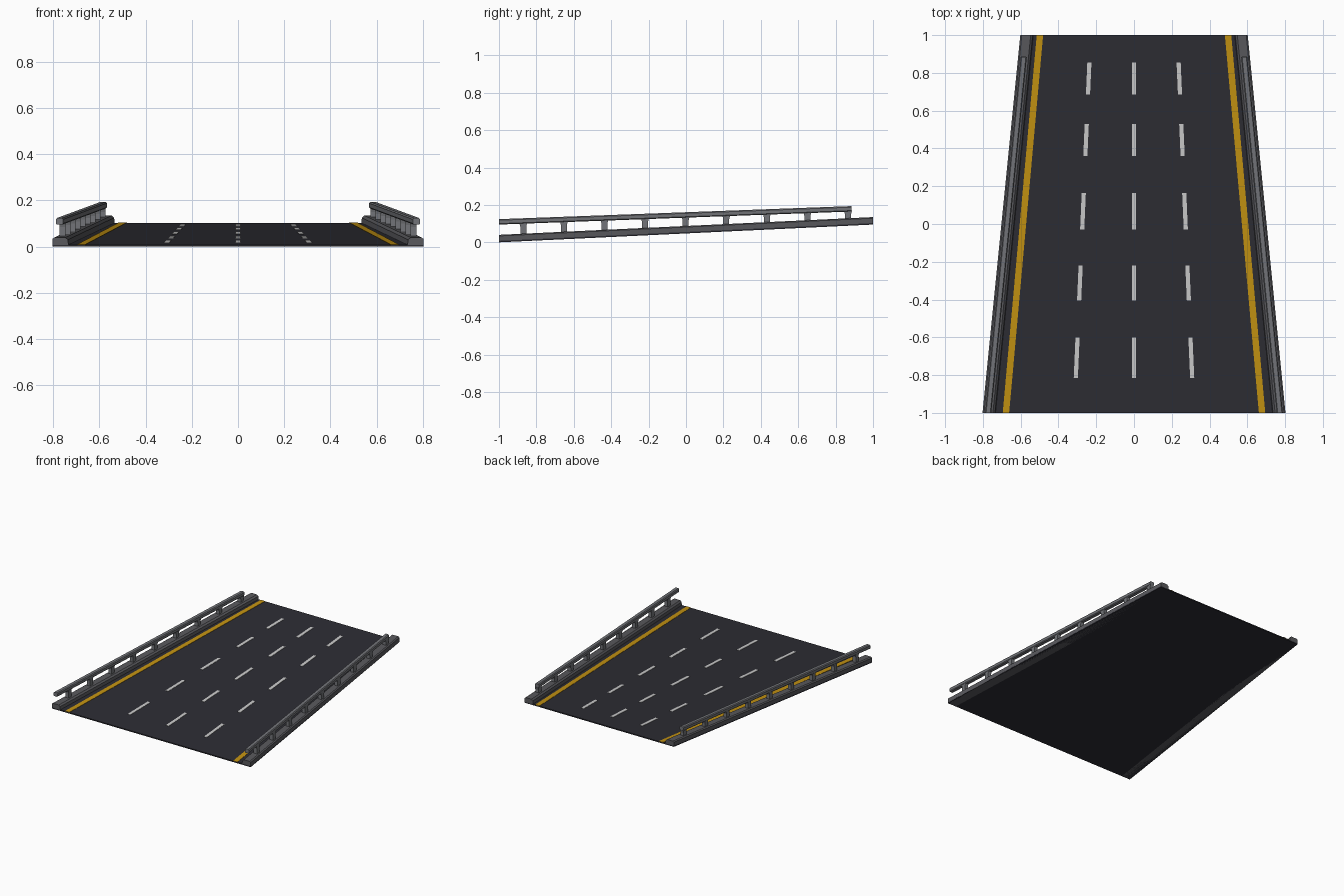
import bpy
import bmesh

cube = bpy.data.objects.get("Cube")
if cube:
    bpy.data.objects.remove(cube)


def material(name, rgb):
    m = bpy.data.materials.new(name)
    m.use_nodes = True
    m.diffuse_color = (*rgb, 1)
    m.node_tree.nodes["Principled BSDF"].inputs["Base Color"].default_value = (*rgb, 1)
    return m


asphalt = material("dark asphalt", (0.026, 0.026, 0.034))
yellow = material("yellow paint", (0.55, 0.29, 0.006))
white = material("white paint", (0.6, 0.6, 0.6))
concrete = material("dark concrete", (0.10, 0.10, 0.11))
steel = material("grey rail", (0.17, 0.175, 0.19))

THICK = 0.008


def edge(y):
    """Half width of the tapering road."""
    return 0.702 - 0.1 * y


def ground(y):
    """Underside of the rising ramp."""
    return 0.0475 * (y + 1)


def rail_base(y):
    return 0.095 + 0.037 * (y + 1)


def loft(name, sections, mat):
    """Skin matching closed sections, each a list of (x, y, z), and cap the ends."""
    bm = bmesh.new()
    rings = [[bm.verts.new(p) for p in s] for s in sections]
    n = len(rings[0])
    for a, b in zip(rings, rings[1:]):
        for i in range(n):
            j = (i + 1) % n
            bm.faces.new((a[i], a[j], b[j], b[i]))
    bm.faces.new(rings[0])
    bm.faces.new(rings[-1])
    bmesh.ops.recalc_face_normals(bm, faces=bm.faces)
    mesh = bpy.data.meshes.new(name)
    bm.to_mesh(mesh)
    bm.free()
    mesh.materials.append(mat)
    ob = bpy.data.objects.new(name, mesh)
    bpy.context.collection.objects.link(ob)
    return ob


def strip(name, profile, y0, y1, centre, base, mat):
    """Extrude an (x, z) profile along the road, following centre and base."""
    return loft(name, [[(centre(y) + x, y, base(y) + z) for x, z in profile]
                       for y in (y0, y1)], mat)


def box(x0, x1, z0, z1):
    return [(x0, z0), (x1, z0), (x1, z1), (x0, z1)]


# Road slab
loft("road_deck", [[(-edge(y), y, ground(y)), (edge(y), y, ground(y)),
                    (edge(y), y, ground(y) + THICK), (-edge(y), y, ground(y) + THICK)]
                   for y in (-1, 1)], asphalt)

paint = box(-0.011, 0.011, THICK - 0.002, THICK + 0.002)
dashes = [(-0.815, -0.6), (-0.405, -0.22), (-0.03, 0.165), (0.36, 0.53), (0.685, 0.855)]

# Lane dashes, three to a row
for row, (y0, y1) in enumerate(dashes):
    for lane in (-1, 0, 1):
        strip(f"lane_dash_{row}_{lane + 1}", paint, y0, y1,
              lambda y: lane * (0.273 - 0.043 * y), ground, white)

# Kerb, railing and edge line on both sides
for side, label in ((1, "left"), (-1, "right")):
    def outline(points):
        return [(side * x, z) for x, z in points]

    def outer(y):
        return side * edge(y)

    strip(f"{label}_edge_line", outline(box(-0.121, -0.087, THICK - 0.002, THICK + 0.002)),
          -1, 1, lambda y: side * (0.692 - 0.09 * y), ground, yellow).location.x = side * 0.0

    kerb = [(0, 0), (0, 0.034), (-0.008, 0.04), (-0.055, 0.04), (-0.066, 0.03), (-0.07, 0)]
    strip(f"{label}_kerb", outline(kerb), -1, 1, outer, ground, concrete)

    rail = [(-0.016, 0.005), (-0.011, 0), (0.011, 0), (0.016, 0.005),
            (0.016, 0.023), (0.011, 0.029), (-0.011, 0.029), (-0.016, 0.023)]
    strip(f"{label}_rail", rail, -1, 0.885,
          lambda y: side * (edge(y) - 0.03), rail_base, steel)

    # Posts, slightly flared under the rail
    for i in range(9):
        y = -0.87 + 0.217 * i
        x = side * (edge(y) - 0.03)
        low, high = ground(y) + 0.03, rail_base(y) + 0.005
        rings = []
        for z, half in ((low, 0.016), (high - 0.02, 0.016), (high, 0.021)):
            rings.append([(x - 0.013, y - half, z), (x + 0.013, y - half, z),
                          (x + 0.013, y + half, z), (x - 0.013, y + half, z)])
        loft(f"{label}_post_{i + 1}", rings, steel)
